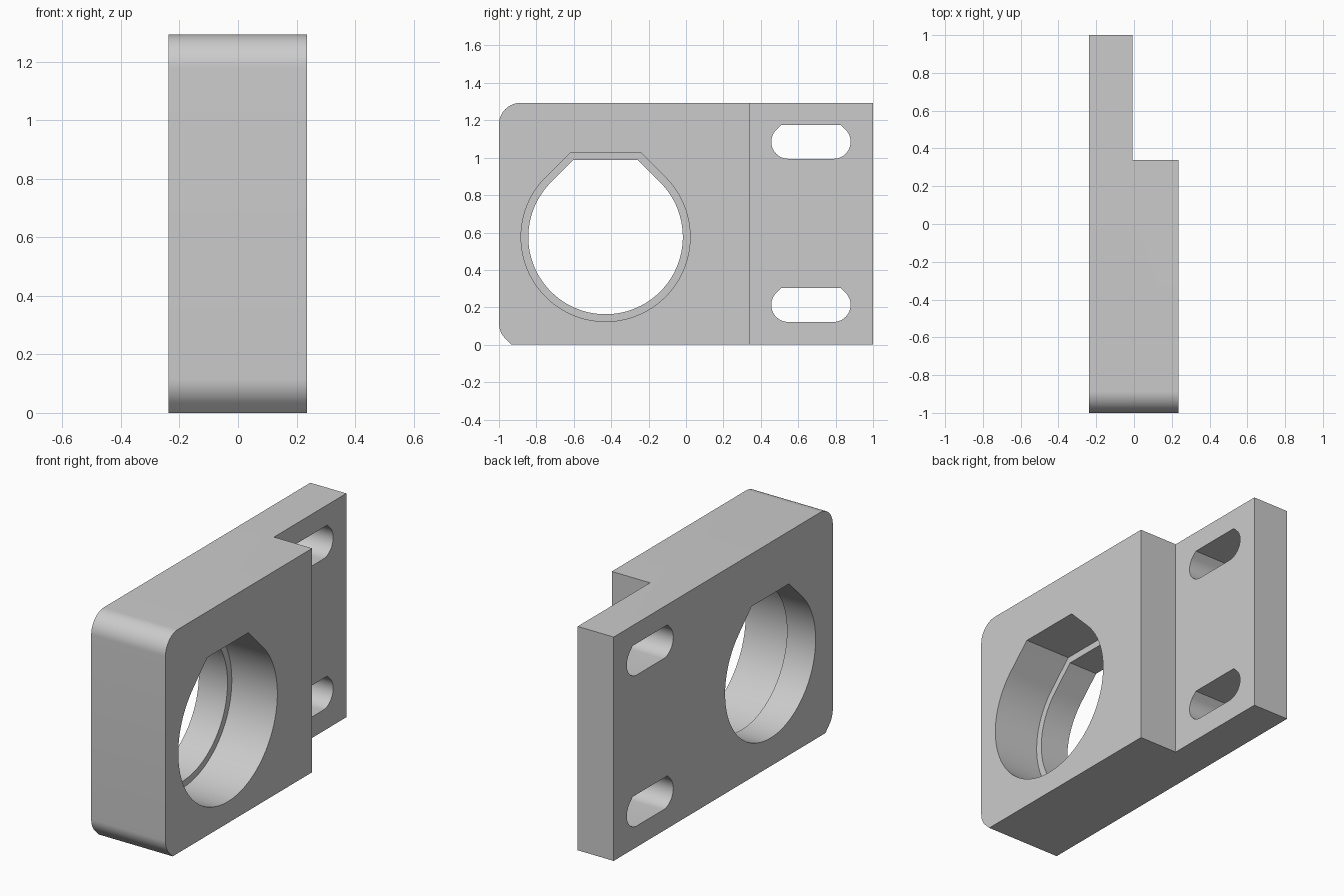
import bpy
import bmesh
from math import cos, sin, pi, tan, radians

if "Cube" in bpy.data.objects:
    bpy.data.objects.remove(bpy.data.objects["Cube"], do_unlink=True)

X_BACK, X_FRONT = -0.238, 0.236   # plate faces
X_STEP = -0.008                   # thin flange face
X_LEDGE = -0.055                  # ledge inside the bore
HEIGHT = 1.293

grey = bpy.data.materials.new("light grey")
grey.use_nodes = True
colour = (0.6, 0.6, 0.6, 1)
grey.diffuse_color = colour
grey.node_tree.nodes["Principled BSDF"].inputs["Base Color"].default_value = colour


def arc(cy, cz, r, start, end, steps):
    """Points of an arc in the y-z plane, angles in degrees."""
    angles = [radians(start + (end - start) * i / steps) for i in range(steps + 1)]
    return [(cy + r * cos(a), cz + r * sin(a)) for a in angles]


def extrude_profile(name, profile, x0, x1):
    """Prism from a y-z profile, running along x."""
    bm = bmesh.new()
    face = bm.faces.new([bm.verts.new((x0, y, z)) for y, z in profile])
    grown = bmesh.ops.extrude_face_region(bm, geom=[face])["geom"]
    verts = [v for v in grown if isinstance(v, bmesh.types.BMVert)]
    bmesh.ops.translate(bm, verts=verts, vec=(x1 - x0, 0, 0))
    bmesh.ops.recalc_face_normals(bm, faces=bm.faces)
    mesh = bpy.data.meshes.new(name)
    bm.to_mesh(mesh)
    bm.free()
    obj = bpy.data.objects.new(name, mesh)
    bpy.context.collection.objects.link(obj)
    return obj


def flat_top_hole(y0, y1, z, r, steps):
    """Round-ended hole with 45 degree shoulders and a flat roof."""
    half = r * tan(pi / 8)
    lower = arc(y0, z, r, 135, 270, steps)
    if y1 == y0:
        lower.pop()
    return lower + arc(y1, z, r, 270, 405, steps) + [(y1 + half, z + r), (y0 - half, z + r)]


# Plate outline: rounded upper corner, rounded and chamfered lower corner
r = 0.115
outline = [(1, 0), (1, HEIGHT)]
outline += arc(r - 1, HEIGHT - r, r, 90, 180, 16)
outline += arc(r - 1, r, r, 180, 225, 8)
outline += [(-1 + r * (2 - 2 ** 0.5), 0)]
plate = extrude_profile("mounting_plate", outline, X_BACK, X_FRONT)
plate.data.materials.append(grey)

# Cutters: flange step, stepped bore and two slots
step = [(0.34, -0.1), (1.1, -0.1), (1.1, 1.5), (0.34, 1.5)]
cutters = [
    extrude_profile("step_cutter", step, X_STEP, 0.4),
    extrude_profile("bore_cutter", flat_top_hole(-0.43, -0.43, 0.576, 0.413, 40), -0.4, 0.4),
    extrude_profile("counterbore_cutter", flat_top_hole(-0.43, -0.43, 0.576, 0.452, 40), X_LEDGE, 0.4),
]
for z in (0.213, 1.085):
    cutters.append(extrude_profile("slot_cutter", flat_top_hole(0.547, 0.789, z, 0.091, 18), -0.4, 0.4))

bpy.ops.object.select_all(action='DESELECT')
plate.select_set(True)
bpy.context.view_layer.objects.active = plate
for cutter in cutters:
    cutter.hide_render = True
    cut = plate.modifiers.new(cutter.name, 'BOOLEAN')
    cut.operation = 'DIFFERENCE'
    cut.solver = 'EXACT'
    cut.object = cutter
    bpy.ops.object.modifier_apply(modifier=cut.name)
    bpy.data.objects.remove(cutter, do_unlink=True)

bpy.ops.object.shade_smooth_by_angle(angle=radians(30))
